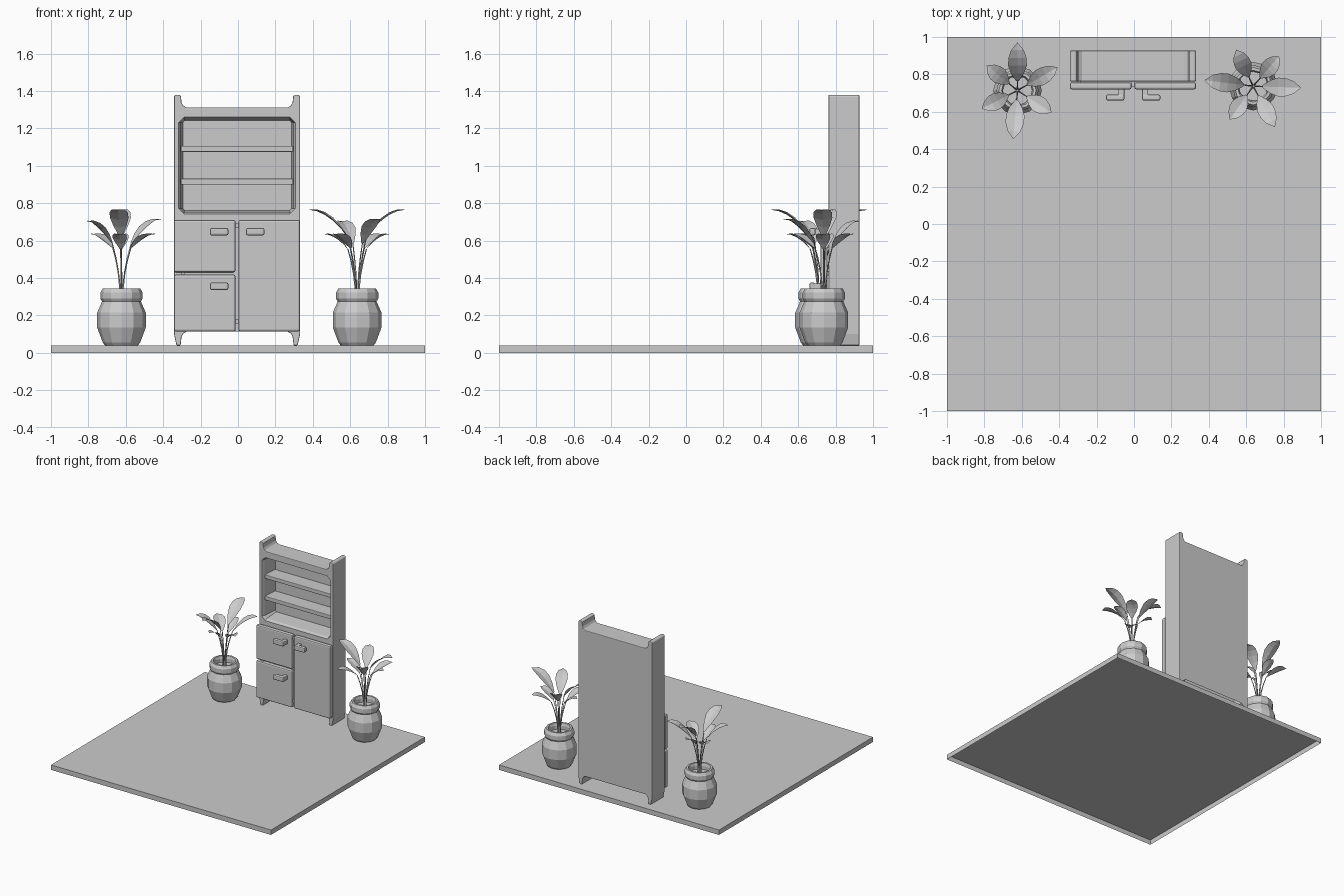
import bpy, bmesh
from math import sin, cos, pi, radians
from mathutils import Matrix

if "Cube" in bpy.data.objects:
    bpy.data.objects.remove(bpy.data.objects["Cube"])

def finish(name, bm, bevel=0.0, recalc=True):
    if recalc:
        bmesh.ops.recalc_face_normals(bm, faces=bm.faces[:])
    me = bpy.data.meshes.new(name)
    bm.to_mesh(me)
    bm.free()
    ob = bpy.data.objects.new(name, me)
    bpy.context.collection.objects.link(ob)
    if bevel:
        m = ob.modifiers.new("bevel", 'BEVEL')
        m.width, m.segments, m.limit_method = bevel, 2, 'ANGLE'
        m.angle_limit = radians(40)
    return ob

def drop_undersides(bm, z):
    """Leave a part open below by deleting its downward faces at height z."""
    bm.normal_update()
    low = [f for f in bm.faces if f.normal.z < -.9 and abs(f.calc_center_median().z - z) < .006]
    bmesh.ops.delete(bm, geom=low, context='FACES')

def box(name, x, y, z, bevel=0.0, open_below=False):
    bm = bmesh.new()
    bmesh.ops.create_cube(bm, size=1)
    for v in bm.verts:
        v.co = [a + (b - a) * (c + .5) for (a, b), c in zip((x, y, z), v.co)]
    if open_below:
        drop_undersides(bm, z[0])
    return finish(name, bm, bevel, not open_below)

def loft(name, rings, bevel=0.0):
    """Closed solid from matching vertex loops."""
    bm = bmesh.new()
    vs = [[bm.verts.new(p) for p in r] for r in rings]
    n = len(vs[0])
    for a, b in zip(vs, vs[1:]):
        for i in range(n):
            bm.faces.new((a[i], a[(i + 1) % n], b[(i + 1) % n], b[i]))
    bm.faces.new(vs[0])
    bm.faces.new(vs[-1])
    return finish(name, bm, bevel)

# Floor slab, open underneath
box("floor", (-1, 1), (-1, 1), (0, .04), open_below=True)

# Cabinet carcass: half profile mirrored, with raised posts and tapered feet
CX, W = -.005, .337
half = [(.272, .112), (.288, .103), (.297, .085), (.302, .04), (.324, .04), (W, .1),
        (W, 1.372), (.328, 1.38), (.308, 1.38), (.3, 1.372), (.297, 1.338),
        (.288, 1.322), (.272, 1.313)]
prof = half + [(-x, z) for x, z in reversed(half)]
body = loft("cabinet_body", [[(CX + x, y, z) for x, z in prof] for y in (.762, .927)], .005)

# Recess for the shelves, with chamfered corners and splayed walls
def octagon(y, w, z0, z1, c):
    return [(CX + x, y, z) for x, z in
            ((-w + c, z0), (w - c, z0), (w, z0 + c), (w, z1 - c),
             (w - c, z1), (-w + c, z1), (-w, z1 - c), (-w, z0 + c))]

cut = loft("recess_cutter", [octagon(.74, .312, .743, 1.261, .03),
                             octagon(.764, .312, .743, 1.261, .03),
                             octagon(.785, .303, .752, 1.252, .02),
                             octagon(.905, .29, .762, 1.243, .01)])
cut.hide_render = True
m = body.modifiers.new("recess", 'BOOLEAN')
m.object, m.operation, m.solver = cut, 'DIFFERENCE', 'EXACT'

# Bake the carcass and open it underneath
dg = bpy.context.evaluated_depsgraph_get()
bm = bmesh.new()
bm.from_object(body, dg)
drop_undersides(bm, .112)
body.modifiers.clear()
bm.to_mesh(body.data)
bm.free()
bpy.data.objects.remove(cut)

# Shelves
for i, z in enumerate((.915, 1.091)):
    box(f"shelf_{i}", (-.306, .295), (.785, .915), (z - .016, z + .016), .004)

# Door and drawer fronts
Y = (.72, .757)
box("upper_drawer", (-.343, -.013), Y, (.431, .711), .01)
box("lower_drawer", (-.343, -.013), Y, (.115, .418), .01)
box("door", (.002, .332), Y, (.115, .711), .01)

# Hinge blocks in the gaps between the fronts
for i, (x, z) in enumerate(((-.006, .68), (-.006, .17), (-.295, .425))):
    box(f"hinge_{i}", (x - .01, x + .01), (.735, .765), (z - .012, z + .012))

# L-shaped handles
def handle(name, x, side, z):
    bar = sorted((x, x + side * .098))
    stem = sorted((x, x + side * .032))
    box(name + "_bar", bar, (.66, .692), (z - .02, z + .02), .009)
    box(name + "_stem", stem, (.68, .725), (z - .016, z + .016), .004)

handle("upper_drawer_handle", -.052, -1, .648)
handle("lower_drawer_handle", -.052, -1, .356)
handle("door_handle", .043, 1, .648)

# Faceted pot turned from a profile
POT = [(.088, .04), (.1, .055), (.13, .135), (.13, .215), (.104, .275),
       (.113, .29), (.113, .322), (.1, .345), (.085, .345), (.078, .325), (.078, .295)]

def pot(name, c):
    loft(name, [[(c[0] + r * cos(pi * i / 6), c[1] + r * sin(pi * i / 6), z)
                 for i in range(12)] for r, z in POT])

# Leaves: angle, base radius, base z, tip radius, tip z, half width
LEAVES = [(90, .05, .62, .257, .765, .05), (-95, .05, .62, .262, .765, .05),
          (30, .06, .585, .248, .715, .045), (-153, .055, .585, .215, .705, .045),
          (-33, .06, .56, .218, .635, .045), (141, .06, .56, .212, .635, .045),
          (-95, .05, .555, .18, .635, .038), (90, .05, .555, .175, .635, .038)]
WIDTHS = (.15, .7, 1, .97, .68, 0)

def leaf(name, c, turn, ang, r0, z0, r1, z1, w):
    bm = bmesh.new()
    # stem
    prev = None
    for k in range(5):
        t = k / 4
        r, z, s = .008 + (r0 - .008) * t * t, .29 + (z0 - .29) * t, .005 - .002 * t
        ring = [bm.verts.new((r + s * a, s * b, z)) for a, b in ((1, 0), (0, 1), (-1, 0), (0, -1))]
        if prev:
            for i in range(4):
                bm.faces.new((prev[i], prev[(i + 1) % 4], ring[(i + 1) % 4], ring[i]))
        prev = ring
    # folded blade that rises and levels off
    prev = None
    for k, f in enumerate(WIDTHS):
        t = k / 5
        r, z = r0 + (r1 - r0) * t, z0 + (z1 - z0) * (1 - (1 - t) ** 1.9)
        row = [bm.verts.new((r, s * f * w, z + abs(s) * f * w * .25)) for s in (-1, 0, 1)]
        if prev:
            for i in (0, 1):
                bm.faces.new((prev[i], row[i], row[i + 1], prev[i + 1]))
        prev = row
    bmesh.ops.remove_doubles(bm, verts=bm.verts[:], dist=1e-5)
    bm.transform(Matrix.Translation((c[0], c[1], 0)) @ Matrix.Rotation(radians(ang + turn), 4, 'Z'))
    finish(name, bm)

for side, c, turn in (("left", (-.623, .714), 0), ("right", (.637, .737), -92)):
    pot(side + "_pot", c)
    for i, spec in enumerate(LEAVES):
        leaf(f"{side}_leaf_{i}", c, turn, *spec)
